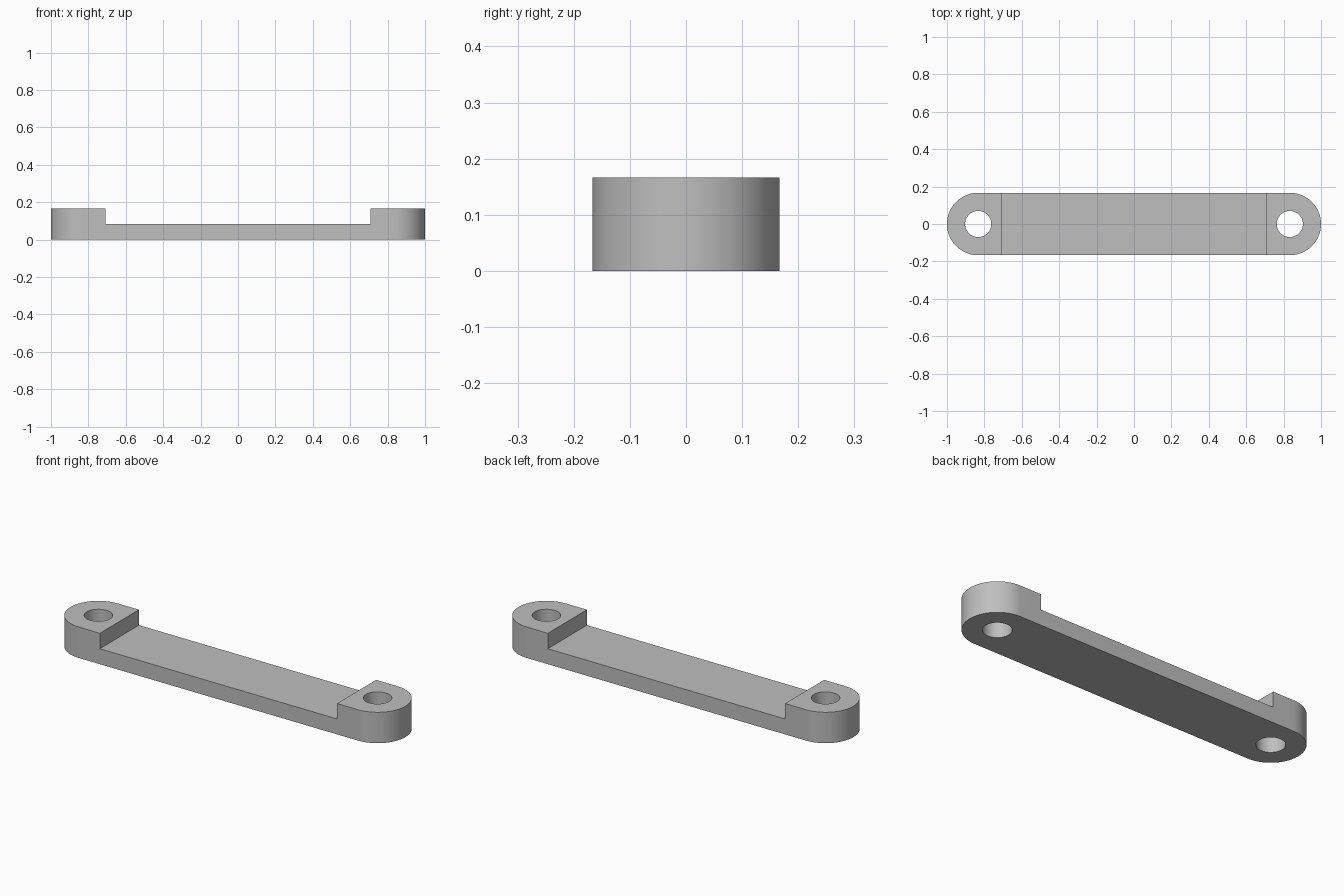
import bpy
import bmesh
from math import cos, sin, pi

cube = bpy.data.objects.get("Cube")
if cube:
    bpy.data.objects.remove(cube, do_unlink=True)

RADIUS = 1 / 6         # rounded end radius, also the full height
END_X = 1 - RADIUS     # centre of each rounded end
HOLE_R = 0.07
STEP_X = 0.708         # inner face of each raised end
STEP_Z = RADIUS / 2    # height of the thin middle
SEGMENTS = 48

grey = bpy.data.materials.new("plain grey")
grey.use_nodes = True
grey.diffuse_color = (0.52, 0.52, 0.52, 1)
grey.node_tree.nodes["Principled BSDF"].inputs["Base Color"].default_value = grey.diffuse_color


def prism(name, outline, bottom, top):
    """Extrude a counter-clockwise outline between two heights."""
    bm = bmesh.new()
    face = bm.faces.new([bm.verts.new((x, y, bottom)) for x, y in outline])
    result = bmesh.ops.extrude_face_region(bm, geom=[face])
    verts = [v for v in result["geom"] if isinstance(v, bmesh.types.BMVert)]
    bmesh.ops.translate(bm, verts=verts, vec=(0, 0, top - bottom))
    bmesh.ops.recalc_face_normals(bm, faces=bm.faces)
    mesh = bpy.data.meshes.new(name)
    bm.to_mesh(mesh)
    bm.free()
    mesh.materials.append(grey)
    obj = bpy.data.objects.new(name, mesh)
    bpy.context.collection.objects.link(obj)
    return obj


def arc(cx, radius, start, sweep, count):
    return [(cx + radius * cos(start + sweep * i / count),
             radius * sin(start + sweep * i / count)) for i in range(count + 1)]


# Bar with two rounded ends
outline = arc(END_X, RADIUS, -pi / 2, pi, SEGMENTS) + arc(-END_X, RADIUS, pi / 2, pi, SEGMENTS)
bar = prism("link_bar", outline, 0, RADIUS)

# Cutters: the lowered middle and a bolt hole through each end
recess = [(-STEP_X, -1), (STEP_X, -1), (STEP_X, 1), (-STEP_X, 1)]
cutters = [prism("recess_cutter", recess, STEP_Z, 1)]
for side, x in (("left", END_X), ("right", -END_X)):
    circle = arc(x, HOLE_R, 0, 2 * pi, SEGMENTS)[:-1]
    cutters.append(prism(side + "_hole_cutter", circle, -1, 1))

bpy.ops.object.select_all(action='DESELECT')
bar.select_set(True)
bpy.context.view_layer.objects.active = bar
for cutter in cutters:
    cutter.hide_render = True
    cut = bar.modifiers.new(cutter.name, 'BOOLEAN')
    cut.operation = 'DIFFERENCE'
    cut.solver = 'EXACT'
    cut.object = cutter
    bpy.ops.object.modifier_apply(modifier=cut.name)
    bpy.data.objects.remove(cutter, do_unlink=True)

# Smooth the round walls, keep the rims and steps crisp
bpy.ops.object.shade_smooth_by_angle(angle=pi / 6)
